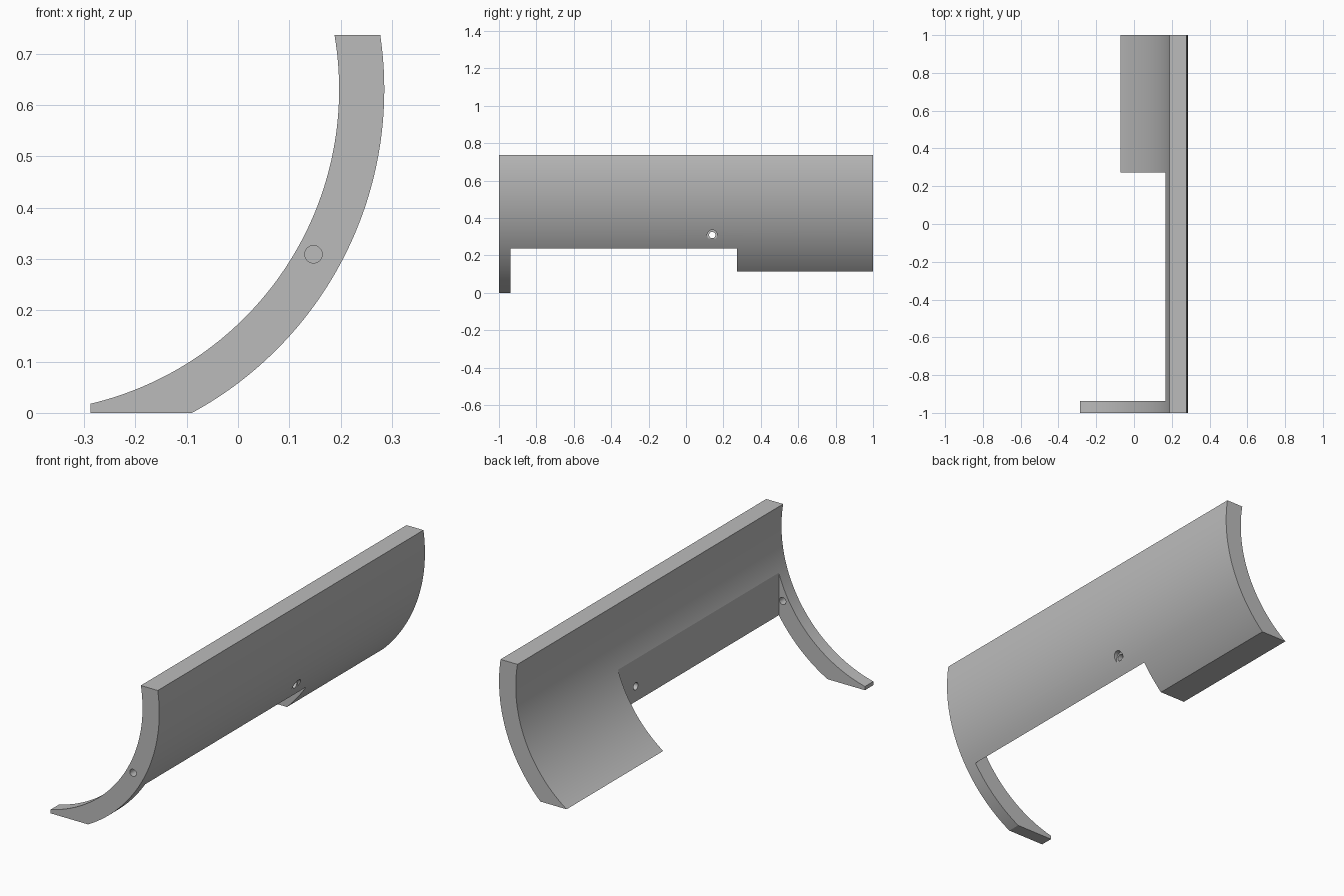
import bpy, bmesh
from math import asin, acos, cos, sin, pi, radians
from mathutils import Matrix, Vector

if "Cube" in bpy.data.objects:
    bpy.data.objects.remove(bpy.data.objects["Cube"], do_unlink=True)

# Shared sizes
AXIS_X, AXIS_Z = -0.432, 0.63
R_IN, R_OUT = 0.629, 0.717
TOP, TOE_X = 0.736, -0.287
PIN_X, PIN_Z = 0.147, 0.309
STEPS = 64

grey = bpy.data.materials.new("plain grey")
grey.use_nodes = True
colour = (0.5, 0.5, 0.5, 1)
grey.diffuse_color = colour
grey.node_tree.nodes["Principled BSDF"].inputs["Base Color"].default_value = colour


def make_object(name, bm):
    bmesh.ops.recalc_face_normals(bm, faces=bm.faces)
    mesh = bpy.data.meshes.new(name)
    bm.to_mesh(mesh)
    bm.free()
    obj = bpy.data.objects.new(name, mesh)
    bpy.context.collection.objects.link(obj)
    mesh.materials.append(grey)
    return obj


def arc(radius, start, end):
    angles = [start + (end - start) * i / STEPS for i in range(STEPS + 1)]
    return [(AXIS_X + radius * cos(a), AXIS_Z + radius * sin(a)) for a in angles]


def box(name, low, high):
    bm = bmesh.new()
    low, high = Vector(low), Vector(high)
    size = Matrix.Diagonal((*(high - low), 1))
    bmesh.ops.create_cube(bm, size=1, matrix=Matrix.Translation((low + high) / 2) @ size)
    return make_object(name, bm)


def rod(name, centre, axis, radius, length):
    bm = bmesh.new()
    turn = Vector((0, 0, 1)).rotation_difference(Vector(axis)).to_matrix().to_4x4()
    bmesh.ops.create_cone(bm, cap_ends=True, segments=40, radius1=radius, radius2=radius,
                          depth=length, matrix=Matrix.Translation(centre) @ turn)
    return make_object(name, bm)


# Curved shell: crescent profile with a flat foot, extruded along y
rise = TOP - AXIS_Z
profile = arc(R_OUT, -asin(AXIS_Z / R_OUT), asin(rise / R_OUT))
profile += arc(R_IN, asin(rise / R_IN), -acos((TOE_X - AXIS_X) / R_IN))
profile.append((TOE_X, 0))
bm = bmesh.new()
face = bm.faces.new([bm.verts.new((x, -1, z)) for x, z in profile])
sweep = bmesh.ops.extrude_face_region(bm, geom=[face])
bmesh.ops.translate(bm, vec=(0, 2, 0),
                    verts=[v for v in sweep["geom"] if isinstance(v, bmesh.types.BMVert)])
shell = make_object("curved_shell", bm)

# Cutters: middle opening, shortened rear skirt, pin hole, counterbored screw hole
cutters = [
    box("opening_cutter", (-1, -0.937, -1), (0.167, 0.273, 1)),
    box("skirt_cutter", (-1, 0.2, -1), (0.16, 1.5, 0.115)),
    rod("pin_hole_cutter", (PIN_X, -0.9, PIN_Z), (0, 1, 0), 0.017, 0.4),
    rod("screw_hole_cutter", (0.2, 0.14, PIN_Z), (1, 0, 0), 0.017, 0.5),
    rod("counterbore_cutter", (0.3, 0.14, PIN_Z), (1, 0, 0), 0.027, 0.2),
]
bpy.ops.object.select_all(action="DESELECT")
bpy.context.view_layer.objects.active = shell
shell.select_set(True)
for cutter in cutters:
    cutter.hide_render = True
    cut = shell.modifiers.new(cutter.name, "BOOLEAN")
    cut.operation, cut.solver, cut.object = "DIFFERENCE", "EXACT", cutter
    bpy.ops.object.modifier_apply(modifier=cut.name)
    bpy.data.objects.remove(cutter, do_unlink=True)

bpy.ops.object.shade_smooth_by_angle(angle=radians(11))
